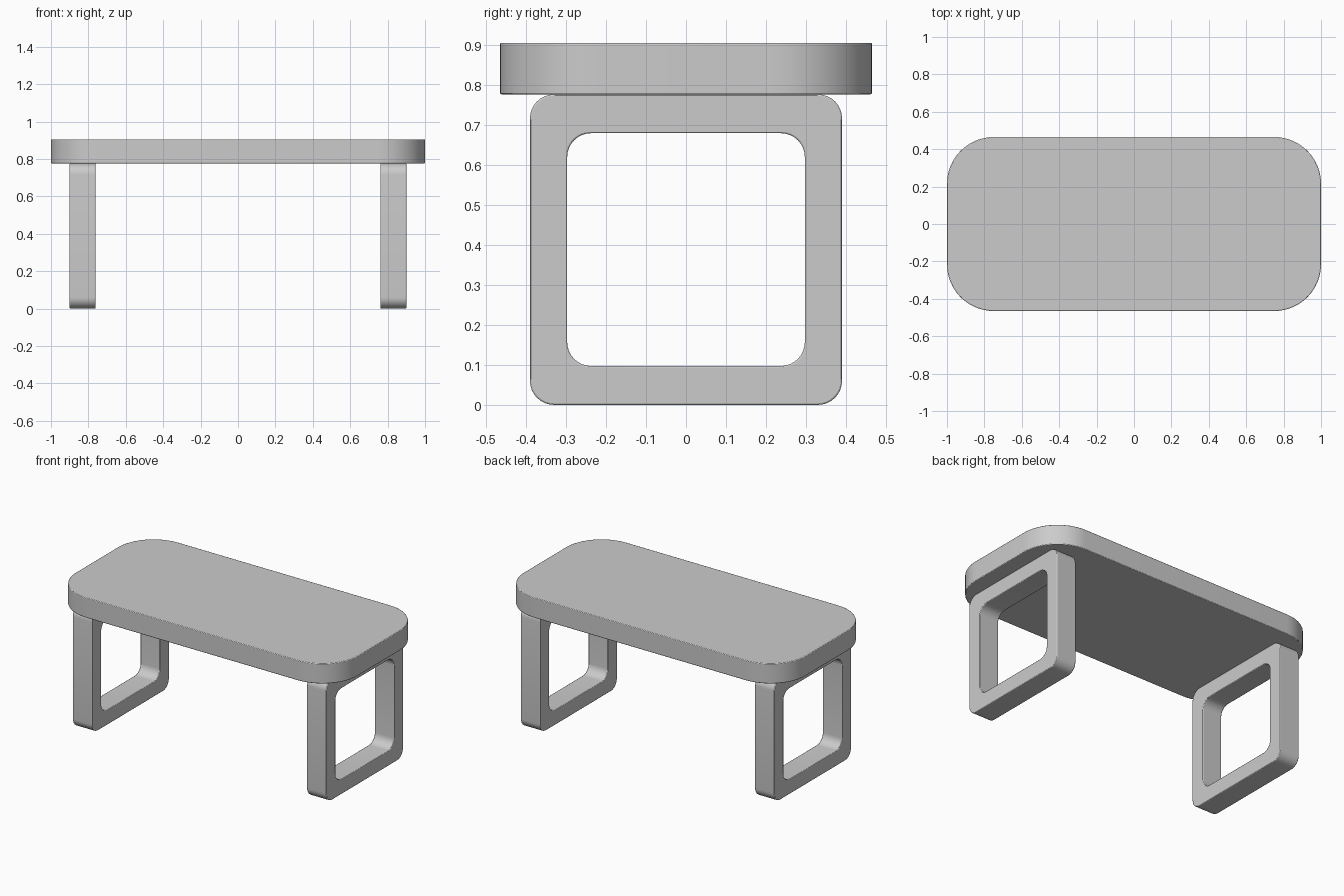
import bpy, bmesh, math

cube = bpy.data.objects.get("Cube")
if cube:
    bpy.data.objects.remove(cube, do_unlink=True)

# Single plain grey finish
GREY = (0.6, 0.6, 0.6, 1)
mat = bpy.data.materials.new("plain_grey")
mat.use_nodes = True
mat.diffuse_color = GREY
mat.node_tree.nodes["Principled BSDF"].inputs["Base Color"].default_value = GREY


def rounded_rect(half_w, half_h, radius, steps):
    """Outline of a rounded rectangle, anticlockwise."""
    pts = []
    corners = ((1, 1), (-1, 1), (-1, -1), (1, -1))
    for quarter, (sx, sy) in enumerate(corners):
        for i in range(steps + 1):
            a = (quarter + i / steps) * math.pi / 2
            pts.append((sx * (half_w - radius) + radius * math.cos(a),
                        sy * (half_h - radius) + radius * math.sin(a)))
    return pts


def finish(bm, name, bevel):
    """Turn a bmesh into a softly edged, smooth shaded object."""
    bmesh.ops.recalc_face_normals(bm, faces=bm.faces)
    mesh = bpy.data.meshes.new(name)
    bm.to_mesh(mesh)
    bm.free()
    mesh.materials.append(mat)
    obj = bpy.data.objects.new(name, mesh)
    bpy.context.collection.objects.link(obj)
    mod = obj.modifiers.new("soft_edges", "BEVEL")
    mod.width = bevel
    mod.segments = 2
    mod.limit_method = "ANGLE"
    mod.angle_limit = math.radians(50)
    bpy.ops.object.select_all(action="DESELECT")
    obj.select_set(True)
    bpy.context.view_layer.objects.active = obj
    bpy.ops.object.shade_smooth_by_angle(angle=math.radians(40))
    return obj


def table_top(z0, z1):
    bm = bmesh.new()
    outline = rounded_rect(1.0, 0.465, 0.25, 16)
    face = bm.faces.new([bm.verts.new((x, y, z0)) for x, y in outline])
    side = bmesh.ops.extrude_face_region(bm, geom=[face])["geom"]
    verts = [v for v in side if isinstance(v, bmesh.types.BMVert)]
    bmesh.ops.translate(bm, vec=(0, 0, z1 - z0), verts=verts)
    return finish(bm, "table_top", 0.004)


def leg_frame(name, x0, x1, height):
    """Upright closed loop with rounded corners."""
    bm = bmesh.new()
    mid = height / 2
    outer = rounded_rect(0.39, mid, 0.06, 8)
    inner = rounded_rect(0.297, mid - 0.097, 0.06, 8)
    loops = [[bm.verts.new((x, y, z + mid)) for y, z in path]
             for path, x in ((outer, x0), (outer, x1), (inner, x1), (inner, x0))]
    n = len(outer)
    for k in range(4):
        a, b = loops[k], loops[(k + 1) % 4]
        for i in range(n):
            j = (i + 1) % n
            bm.faces.new((a[i], a[j], b[j], b[i]))
    return finish(bm, name, 0.004)


table_top(0.776, 0.905)
leg_frame("left_leg_frame", 0.762, 0.90, 0.776)
leg_frame("right_leg_frame", -0.90, -0.762, 0.776)
